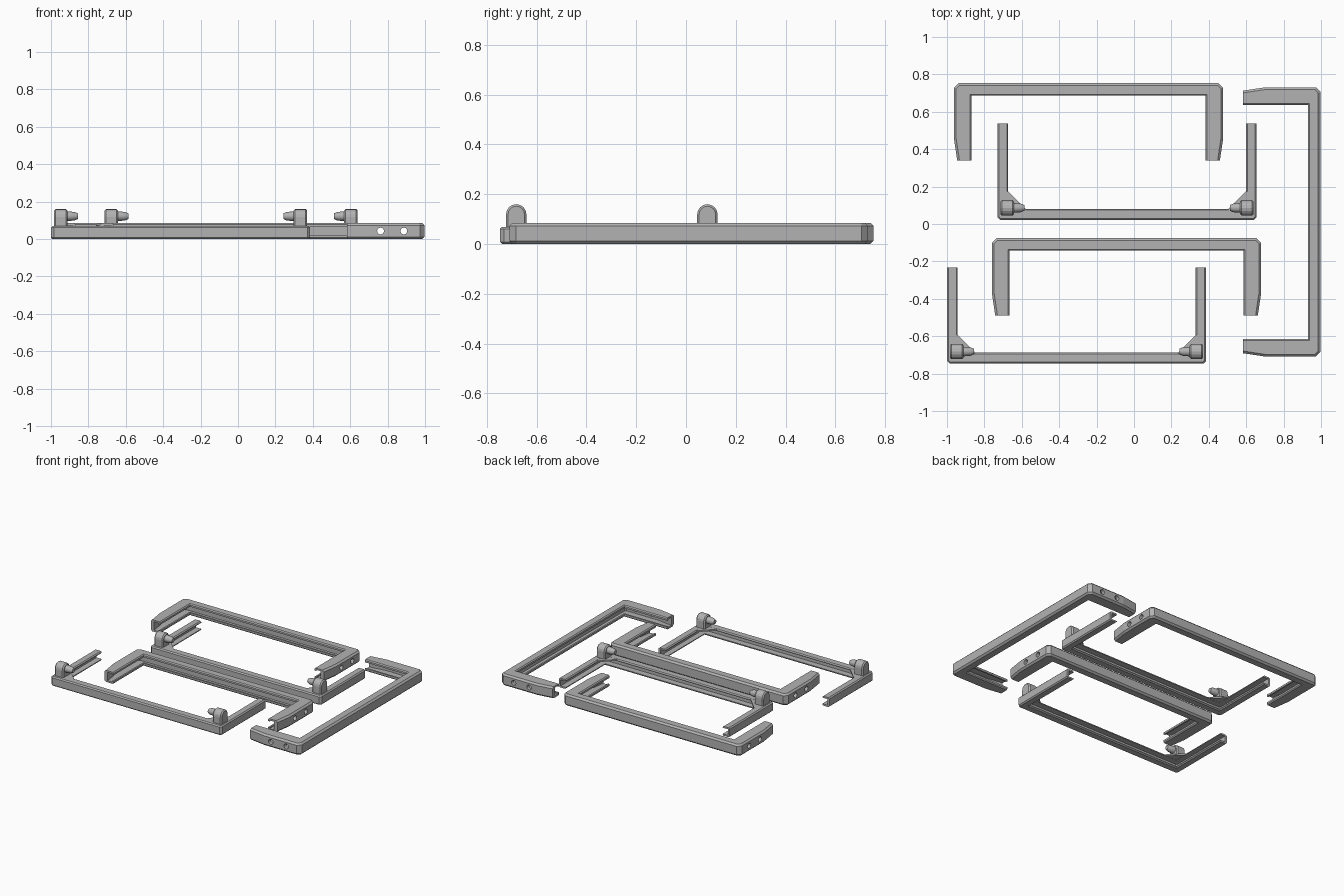
import bpy, bmesh, math
from mathutils import Matrix, Vector

if "Cube" in bpy.data.objects:
    bpy.data.objects.remove(bpy.data.objects["Cube"])

grey = bpy.data.materials.new("plain grey")
grey.diffuse_color = (0.45, 0.45, 0.45, 1)
grey.use_nodes = True
grey.node_tree.nodes["Principled BSDF"].inputs["Base Color"].default_value = grey.diffuse_color


def finish(name, bm, matrix):
    bmesh.ops.remove_doubles(bm, verts=bm.verts, dist=1e-5)
    bmesh.ops.recalc_face_normals(bm, faces=bm.faces)
    me = bpy.data.meshes.new(name)
    bm.to_mesh(me)
    bm.free()
    me.materials.append(grey)
    ob = bpy.data.objects.new(name, me)
    ob.matrix_world = matrix
    bpy.context.collection.objects.link(ob)
    return ob


def loft(bm, rings):
    """Skin closed rings of points and cap both ends."""
    vs = [[bm.verts.new(p) for p in r] for r in rings]
    n = len(vs[0])
    for a, b in zip(vs, vs[1:]):
        for i in range(n):
            j = (i + 1) % n
            bm.faces.new((a[i], a[j], b[j], b[i]))
    bm.faces.new(vs[0])
    bm.faces.new(vs[-1])


def u_frame(name, matrix, half, length, arm, beam, corner, taper, section):
    """Sweep a channel section round a U: beam on y = 0, arms towards -y."""
    t = math.tan(math.pi / 8)
    # outer point, its inset direction, inner point, its inset direction
    left = [
        ((-half + taper, -length), (1, 0), (-half + arm, -length), (-1, 0)),
        ((-half, -length + 0.12), (1, 0), (-half + arm, -length + 0.12), (-1, 0)),
        ((-half, -corner), (1, -t), (-half + arm, -beam), (-1, 1)),
        ((-half + corner, 0), (t, -1), (-half + arm, -beam), (-1, 1)),
    ]
    right = [tuple((-x, y) for x, y in s) for s in reversed(left)]
    rings = []
    for o, od, i, idr in left + right:
        ring = []
        for side, d, z in section:
            p, v = (o, od) if side == "o" else (i, idr)
            ring.append((p[0] + v[0] * d, p[1] + v[1] * d, z))
        rings.append(ring)
    bm = bmesh.new()
    loft(bm, rings)
    return finish(name, bm, matrix)


def channel(h, c, wall, plate, lip):
    """Channel open on the inner side, with small lips; lower half mirrors the upper."""
    upper = [("o", 0, h - c), ("o", c, h), ("i", 0.007, h), ("i", 0, h - 0.007)]
    if lip:
        upper += [("i", 0, h - plate - lip), ("i", 0.012, h - plate - lip),
                  ("i", 0.012, h - plate)]
    else:
        upper += [("i", 0, h - plate)]
    upper += [("o", wall, h - plate)]
    return upper + [(s, d, h - z) for s, d, z in reversed(upper)]


def place(x, y, angle):
    return Matrix.Translation((x, y, 0)) @ Matrix.Rotation(math.radians(angle), 4, "Z")


# Three tall outer frames with peg holes through the arm walls
W = 0.72
holes = bmesh.new()
for s in (-1, 1):
    for y in (-0.11, -0.235):
        bmesh.ops.create_cone(holes, cap_ends=True, segments=20, radius1=0.018, radius2=0.018,
                              depth=0.07, matrix=Matrix.Translation((s * W, y, 0.043))
                              @ Matrix.Rotation(math.pi / 2, 4, "Y"))
cutter_mesh = bpy.data.meshes.new("hole_cutter")
holes.to_mesh(cutter_mesh)
holes.free()
cutter_mesh.materials.append(grey)

for name, m in (("back_outer_frame", place(-0.243, 0.753, 0)),
                ("middle_outer_frame", place(-0.04, -0.075, 0)),
                ("side_outer_frame", place(0.997, 0.011, -90))):
    ob = u_frame(name, m, W, 0.414, 0.094, 0.067, 0.025, 0.018,
                 channel(0.085, 0.012, 0.027, 0.012, 0.008))
    cutter = bpy.data.objects.new(name + "_cutter", cutter_mesh)
    cutter.matrix_world = m
    bpy.context.collection.objects.link(cutter)
    cutter.hide_render = True
    cutter.hide_set(True)
    mod = ob.modifiers.new("peg_holes", "BOOLEAN")
    mod.object = cutter
    mod.solver = "EXACT"

# Two slim inner frames, each with gussets and pivot pins at the corners
V = 0.693
for name, m in (("front_inner_frame", place(-0.307, -0.747, 180)),
                ("middle_inner_frame", place(-0.037, 0.021, 180))):
    u_frame(name, m, V, 0.515, 0.057, 0.06, 0.015, 0,
            channel(0.069, 0.008, 0.015, 0.012, 0))
    for s, side in ((-1, "a"), (1, "b")):
        def at(x, y, z):
            return (s * (V - x), -y, z)

        # corner gusset under the pivot
        bm = bmesh.new()
        tri = [(0.04, 0.04), (0.15, 0.04), (0.15, 0.06), (0.057, 0.153), (0.04, 0.153)]
        loft(bm, [[at(x, y, z) for x, y in tri] for z in (0.058, 0.0685)])
        finish(f"{name}_gusset_{side}", bm, m)

        # arched pivot block with bevelled ends
        bm = bmesh.new()
        rings = []
        for x, inset in ((0.016, 0.008), (0.024, 0), (0.08, 0), (0.088, 0.008)):
            r = 0.041 - inset
            ring = [at(x, 0.065 - r, 0.058), at(x, 0.065 + r, 0.058)]
            ring += [at(x, 0.065 + r * math.cos(k * math.pi / 8),
                        0.119 + r * math.sin(k * math.pi / 8)) for k in range(9)]
            rings.append(ring)
        loft(bm, rings)
        finish(f"{name}_pivot_block_{side}", bm, m)

        # stepped, tapered pivot pin
        bm = bmesh.new()
        loft(bm, [[at(x, 0.065 + r * math.cos(k * math.pi / 8),
                      0.122 + r * math.sin(k * math.pi / 8)) for k in range(16)]
                  for x, r in ((0.085, 0.026), (0.125, 0.023), (0.144, 0.015))])
        pin = finish(f"{name}_pivot_pin_{side}", bm, m)
        bpy.context.view_layer.objects.active = pin
        pin.select_set(True)
        bpy.ops.object.shade_smooth_by_angle()
        pin.select_set(False)
